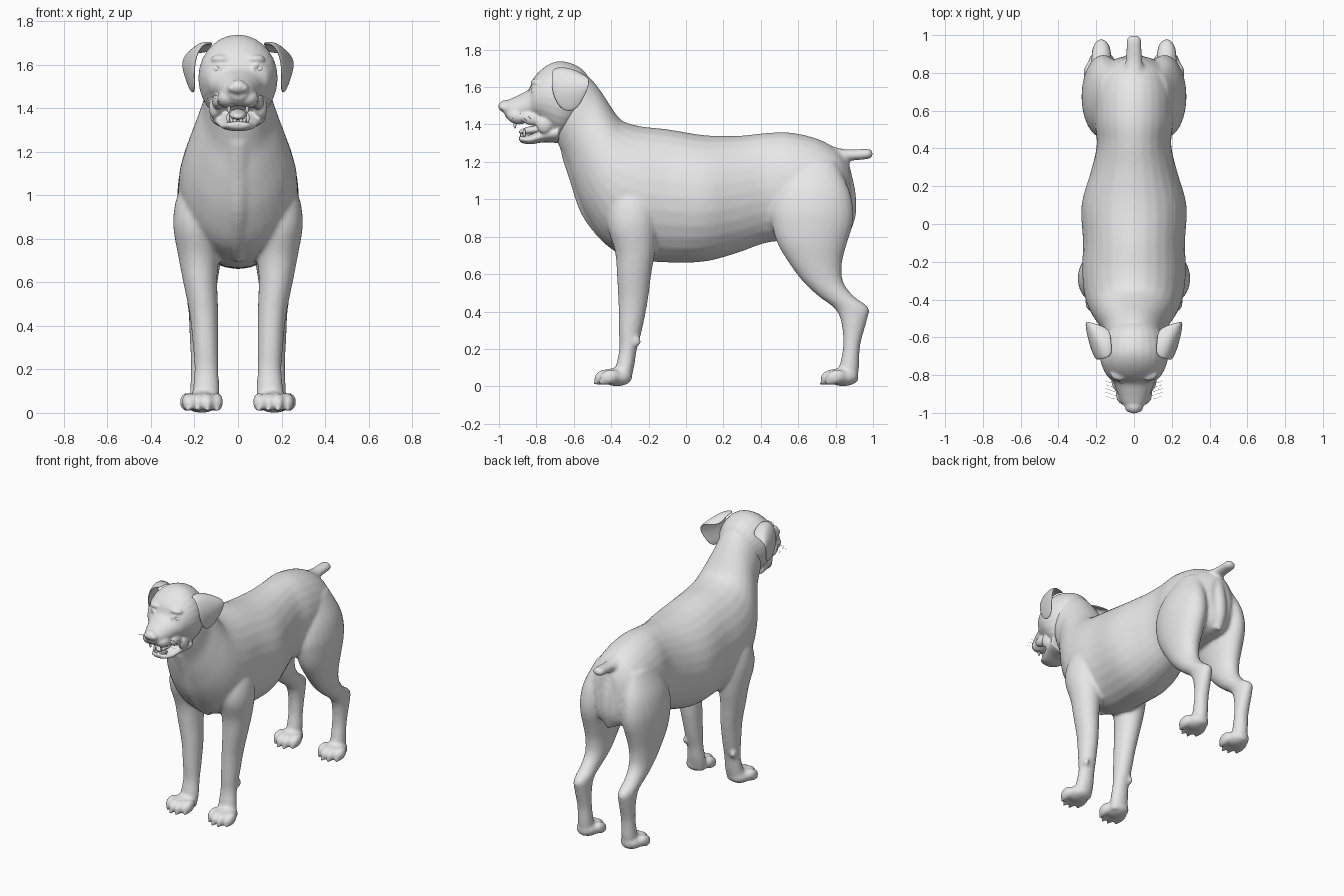
import bpy, bmesh, math
from mathutils import Vector, Matrix

coat = bpy.data.materials.new("grey_coat")
coat.diffuse_color = (0.8, 0.8, 0.8, 1)


def finish(bm, name, voxel=0, smooth=0):
    bmesh.ops.recalc_face_normals(bm, faces=bm.faces)
    for f in bm.faces:
        f.smooth = True
    me = bpy.data.meshes.new(name)
    bm.to_mesh(me)
    bm.free()
    me.materials.append(coat)
    ob = bpy.data.objects.new(name, me)
    bpy.context.collection.objects.link(ob)
    if voxel:
        m = ob.modifiers.new("merge", 'REMESH')
        m.mode, m.voxel_size, m.use_smooth_shade = 'VOXEL', voxel, True
        s = ob.modifiers.new("soften", 'SMOOTH')
        s.factor, s.iterations = 0.5, smooth
    return ob


def loft(bm, rings, sides=28, steps=4):
    """Closed tube through (centre, u, v) elliptical rings, splined between them."""
    pts = []
    n = len(rings)
    for i in range(n - 1):
        p = [rings[max(i - 1, 0)], rings[i], rings[i + 1], rings[min(i + 2, n - 1)]]
        for k in range(steps):
            t = k / steps
            pts.append([0.5 * (2 * b + (c - a) * t + (2 * a - 5 * b + 4 * c - d) * t * t
                               + (3 * b - a - 3 * c + d) * t ** 3) for a, b, c, d in zip(*p)])
    pts.append(rings[-1])
    loops = []
    for c, u, v in pts:
        loops.append([bm.verts.new(c + u * math.cos(a) + v * math.sin(a))
                      for a in (2 * math.pi * j / sides for j in range(sides))])
    for a, b in zip(loops, loops[1:]):
        for j in range(sides):
            k = (j + 1) % sides
            bm.faces.new((a[j], a[k], b[k], b[j]))
    bm.faces.new(loops[0][::-1])
    bm.faces.new(loops[-1])


def side_loft(bm, rows):
    """Rows: (y, z) upper point, (y, z) lower point, half width."""
    rings = []
    for (y0, z0), (y1, z1), w in rows:
        a, b = Vector((0, y0, z0)), Vector((0, y1, z1))
        rings.append(((a + b) / 2, Vector((w, 0, 0)), (a - b) / 2))
    loft(bm, rings)


def leg_loft(bm, rows, s):
    """Rows: z, front y, back y, inner x, outer x."""
    loft(bm, [(Vector((s * (x0 + x1) / 2, (y0 + y1) / 2, z)),
               Vector(((x1 - x0) / 2, 0, 0)), Vector((0, (y1 - y0) / 2, 0)))
              for z, y0, y1, x0, x1 in rows], 24)


def ball(bm, c, r, tilt=0):
    bmesh.ops.create_uvsphere(bm, u_segments=20, v_segments=12, radius=1,
                              matrix=Matrix.Translation(c) @ Matrix.Rotation(tilt, 4, 'X')
                              @ Matrix.Diagonal((*r, 1)))


def paw(bm, s, x, y):
    ball(bm, (s * x, y + 0.115, 0.05), (0.075, 0.085, 0.05))
    for i, (dy, r) in enumerate(((0.055, 0.028), (0.025, 0.03), (0.025, 0.03), (0.055, 0.028))):
        tx = s * (x + (i - 1.5) * 0.045)
        ball(bm, (tx, y + dy + 0.02, 0.05), (r, 0.055, 0.04), 0.35)
        ball(bm, (tx, y + dy - 0.015, 0.02), (0.012, 0.027, 0.014), 0.4)


# Torso and neck
bm = bmesh.new()
side_loft(bm, [
    ((.87, 1.20), (.89, .88), .08), ((.81, 1.265), (.84, .81), .17),
    ((.7, 1.325), (.7, .79), .205), ((.55, 1.358), (.55, .78), .21),
    ((.42, 1.354), (.42, .765), .197), ((.28, 1.34), (.28, .715), .228),
    ((.1, 1.343), (.1, .667), .278), ((-.1, 1.375), (-.1, .662), .27),
    ((-.24, 1.39), (-.25, .68), .275), ((-.33, 1.415), (-.42, .755), .262),
    ((-.37, 1.45), (-.53, .90), .235), ((-.42, 1.525), (-.595, 1.05), .195),
    ((-.47, 1.60), (-.635, 1.18), .162), ((-.53, 1.665), (-.685, 1.30), .15),
    ((-.58, 1.69), (-.70, 1.36), .13)])
# Breast ridge and rump ridge
side_loft(bm, [((-.60, 1.26), (-.668, 1.24), .05), ((-.56, 1.12), (-.622, 1.10), .047),
               ((-.50, .95), (-.56, .92), .042), ((-.40, .82), (-.45, .775), .035),
               ((-.30, .74), (-.33, .685), .025)])
side_loft(bm, [((.80, 1.2), (.87, 1.2), .04), ((.80, 1.05), (.905, 1.05), .05),
               ((.80, .92), (.91, .92), .05), ((.80, .82), (.87, .80), .03)])
# Docked tail
side_loft(bm, [((.76, 1.29), (.76, 1.15), .07), ((.85, 1.268), (.84, 1.20), .047),
               ((.93, 1.269), (.93, 1.21), .042), ((.98, 1.27), (.98, 1.216), .04),
               ((1.0, 1.255), (1.0, 1.23), .018)])
# Legs with shoulders, thighs and paws
front_leg = [(1.08, -.37, -.19, .10, .24), (.98, -.41, -.16, .09, .285),
             (.86, -.42, -.155, .085, .298), (.72, -.38, -.165, .09, .275),
             (.6, -.37, -.185, .095, .252), (.45, -.362, -.205, .09, .222),
             (.3, -.36, -.235, .09, .207), (.2, -.357, -.262, .09, .2),
             (.1, -.375, -.278, .085, .21), (.02, -.38, -.30, .09, .22)]
hind_leg = [(1.2, .58, .80, .07, .18), (1.06, .49, .87, .05, .25),
            (.95, .455, .895, .045, .275), (.86, .46, .89, .05, .277),
            (.76, .49, .86, .065, .27), (.66, .55, .835, .085, .255),
            (.56, .625, .84, .10, .24), (.48, .71, .90, .115, .23),
            (.42, .79, .977, .12, .225), (.35, .828, .967, .122, .222),
            (.22, .84, .932, .122, .217), (.1, .82, .925, .12, .22),
            (.02, .82, .915, .125, .215)]
for s in (1, -1):
    leg_loft(bm, front_leg, s)
    leg_loft(bm, hind_leg, s)
    paw(bm, s, .163, -.485)
    paw(bm, s, .172, .725)
    ball(bm, (s * .185, -.27, .24), (.02, .03, .03))
finish(bm, "torso_legs_tail", .011, 9)

# Head: skull, muzzle, lips, nose, brows, jaw
bm = bmesh.new()
side_loft(bm, [
    ((-.50, 1.62), (-.60, 1.38), .125), ((-.56, 1.70), (-.66, 1.335), .165),
    ((-.66, 1.738), (-.70, 1.335), .182), ((-.74, 1.718), (-.75, 1.375), .172),
    ((-.81, 1.655), (-.80, 1.415), .142), ((-.84, 1.59), (-.83, 1.42), .112),
    ((-.90, 1.555), (-.89, 1.41), .088), ((-.95, 1.532), (-.935, 1.415), .068),
    ((-.985, 1.51), (-.965, 1.44), .04)])
side_loft(bm, [((-.68, 1.42), (-.68, 1.30), .13), ((-.77, 1.375), (-.76, 1.305), .105),
               ((-.84, 1.343), (-.83, 1.294), .08), ((-.885, 1.34), (-.88, 1.302), .055),
               ((-.895, 1.33), (-.89, 1.312), .03)])
ball(bm, (0, -.962, 1.497), (.042, .042, .034))
for s in (1, -1):
    ball(bm, (s * .026, -.965, 1.492), (.024, .032, .022))
    ball(bm, (s * .048, -.90, 1.443), (.048, .06, .042), -.2)
    ball(bm, (s * .09, -.825, 1.43), (.03, .06, .035), -.2)
    ball(bm, (s * .105, -.755, 1.40), (.03, .045, .05))
    ball(bm, (s * .075, -.795, 1.625), (.05, .035, .022))
    # eyelid rims
    for k in range(16):
        a = 2 * math.pi * k / 16
        ball(bm, (s * (.097 + .028 * math.cos(a)), -.815 + .018 * math.cos(a),
                  1.58 + .021 * math.sin(a)), (.009, .009, .008))
finish(bm, "head", .007, 5)

# Eyes, tongue, teeth
bm = bmesh.new()
for s in (1, -1):
    ball(bm, (s * .095, -.803, 1.58), (.025, .025, .023))
finish(bm, "eyes")
bm = bmesh.new()
ball(bm, (0, -.81, 1.372), (.04, .085, .022), .15)
finish(bm, "tongue")
bm = bmesh.new()
for s in (1, -1):
    for x, y, z, h in ((.045, -.865, 1.355, .022), (.042, -.915, 1.40, .022),
                       (.015, -.88, 1.342, .01), (.03, -.877, 1.342, .01)):
        ball(bm, (s * x, y, z), (.008, .008, h))
finish(bm, "teeth")

# Hanging ears: rows run from the base over the fold to the tip
rows = [((.11, -.70, 1.695), (.12, -.62, 1.70), (.12, -.55, 1.65)),
        ((.165, -.718, 1.70), (.195, -.62, 1.705), (.235, -.515, 1.655)),
        ((.198, -.725, 1.62), (.238, -.63, 1.61), (.262, -.512, 1.61)),
        ((.20, -.71, 1.54), (.225, -.63, 1.53), (.24, -.545, 1.54)),
        ((.20, -.665, 1.478), (.207, -.62, 1.465), (.215, -.58, 1.485))]
bm = bmesh.new()
for s in (1, -1):
    g = [[bm.verts.new((s * x, y, z)) for x, y, z in r] for r in rows]
    for a, b in zip(g, g[1:]):
        for j in range(2):
            f = (a[j], a[j + 1], b[j + 1], b[j])
            bm.faces.new(f if s > 0 else f[::-1])
ears = finish(bm, "ears")
m = ears.modifiers.new("thickness", 'SOLIDIFY')
m.thickness, m.offset = .018, 0
m = ears.modifiers.new("round", 'SUBSURF')
m.levels = m.render_levels = 3

# Whiskers
cu = bpy.data.curves.new("whiskers", 'CURVE')
cu.dimensions, cu.bevel_depth, cu.bevel_resolution = '3D', .0007, 0
cu.materials.append(coat)
for s in (1, -1):
    for i in range(5):
        sp = cu.splines.new('POLY')
        sp.points.add(2)
        y, z = -.93 + .02 * i, 1.43 + .012 * (i % 3)
        for p, (dx, dy, dz) in zip(sp.points, ((.07, 0, 0), (.11, .005, .004), (.15, .02, -.012))):
            p.co = (s * dx, y + dy, z + dz, 1)
bpy.context.collection.objects.link(bpy.data.objects.new("whiskers", cu))
